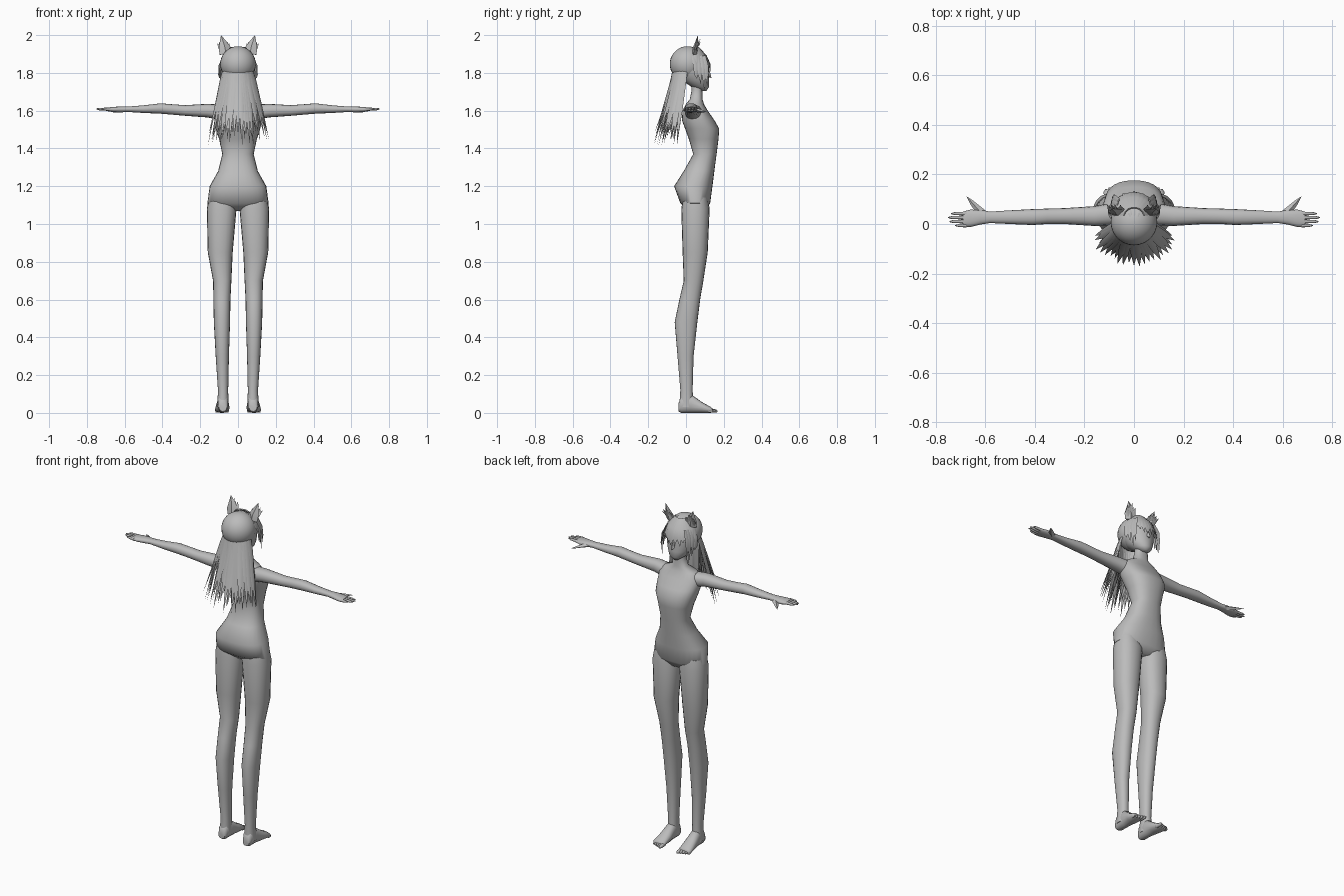
import bpy, bmesh, math, random
from mathutils import Vector

random.seed(4)
cube = bpy.data.objects.get("Cube")
if cube:
    bpy.data.objects.remove(cube, do_unlink=True)

grey = bpy.data.materials.new("plain grey")
grey.use_nodes = True
grey.diffuse_color = (0.5, 0.5, 0.5, 1)
grey.node_tree.nodes["Principled BSDF"].inputs["Base Color"].default_value = (0.5, 0.5, 0.5, 1)


def finish(name, bm, mirror=False, angle=60):
    """Turn a bmesh into a smooth shaded object, mirrored across x if asked."""
    bmesh.ops.recalc_face_normals(bm, faces=bm.faces)
    for f in bm.faces:
        f.smooth = True
    mesh = bpy.data.meshes.new(name)
    bm.to_mesh(mesh)
    bm.free()
    mesh.set_sharp_from_angle(angle=math.radians(angle))
    mesh.materials.append(grey)
    obj = bpy.data.objects.new(name, mesh)
    bpy.context.collection.objects.link(obj)
    if mirror:
        obj.modifiers.new("mirror", 'MIRROR').use_axis[0] = True
    return obj


def bridge(bm, rings):
    n = len(rings[0])
    for r, s in zip(rings, rings[1:]):
        for i in range(n):
            j = (i + 1) % n
            bm.faces.new((r[i], r[j], s[j], s[i]))


def loft(bm, axis, rows, sides=20, power=0.9):
    """Rounded sections along an axis; a row is position, a0, a1, b0, b1."""
    rings = []
    for p, a0, a1, b0, b1 in rows:
        ring = []
        for i in range(sides):
            t = math.tau * i / sides
            c, s = math.cos(t), math.sin(t)
            c = math.copysign(abs(c) ** power, c)
            s = math.copysign(abs(s) ** power, s)
            a = (a0 + a1 + (a1 - a0) * c) / 2
            b = (b0 + b1 + (b1 - b0) * s) / 2
            ring.append(bm.verts.new({'x': (p, a, b), 'y': (a, p, b), 'z': (a, b, p)}[axis]))
        rings.append(ring)
    bridge(bm, rings)
    bm.faces.new(rings[0])
    bm.faces.new(rings[-1])


def strand(bm, points, widths, side, thick=0.3):
    """Flat pointed lock through the points, wide along side."""
    points = [Vector(p) for p in points]
    side = Vector(side).normalized()
    rings = []
    for i, w in enumerate(widths):
        along = (points[i + 1] - points[max(i - 1, 0)]).normalized()
        across = (side - along * side.dot(along)).normalized()
        out = along.cross(across) * w * thick
        p = points[i]
        rings.append([bm.verts.new(v) for v in (p + across * w, p + out, p - across * w, p - out)])
    bridge(bm, rings)
    bm.faces.new(rings[0])
    tip = bm.verts.new(points[-1])
    for i in range(4):
        bm.faces.new((rings[-1][i], rings[-1][(i + 1) % 4], tip))


# Torso and neck: height, back, front, half width
torso = [(1.07, .02, .10, .08), (1.11, -.03, .128, .162), (1.2, -.063, .14, .15),
         (1.28, -.012, .15, .105), (1.37, .038, .162, .083), (1.45, .015, .172, .1),
         (1.505, -.005, .176, .118), (1.55, -.022, .15, .125), (1.6, -.018, .115, .128),
         (1.635, 0, .095, .1), (1.66, .02, .088, .045), (1.71, .03, .086, .036), (1.78, .02, .085, .036)]
bm = bmesh.new()
loft(bm, 'z', [(z, -w, w, b, f) for z, b, f, w in torso], 28, 0.85)
finish("torso", bm)

# Legs
bm = bmesh.new()
loft(bm, 'z', [(.03, .05, .11, -.036, .04), (.12, .052, .106, -.03, .035), (.3, .048, .118, -.045, .04),
               (.48, .042, .128, -.06, .06), (.6, .04, .13, -.035, .075), (.7, .035, .132, -.012, .092),
               (.85, .028, .16, -.018, .115), (1.08, .008, .165, -.025, .125), (1.14, .02, .155, -.015, .115)])
finish("legs", bm, True)

# Feet with toes
bm = bmesh.new()
loft(bm, 'y', [(-.04, .06, .1, .008, .05), (-.025, .052, .107, 0, .09), (.025, .05, .108, 0, .1),
               (.08, .045, .118, 0, .06), (.13, .047, .123, 0, .032), (.14, .055, .115, .004, .024)], 16)
for i in range(5):
    x, end = .057 + i * .014, .166 - i * .006
    r = .009 if i == 0 else .007
    loft(bm, 'y', [(.12, x - r, x + r, .001, .024), (end - .01, x - r, x + r, .001, .02),
                   (end, x - r / 2, x + r / 2, .004, .012)], 8)
finish("feet", bm, True)

# Arms and palms
bm = bmesh.new()
loft(bm, 'x', [(.09, -.005, .085, 1.55, 1.632), (.16, -.008, .072, 1.564, 1.636), (.28, 0, .064, 1.573, 1.629),
               (.35, 0, .062, 1.579, 1.634), (.41, -.004, .06, 1.584, 1.639), (.5, 0, .055, 1.588, 1.628),
               (.58, .004, .05, 1.593, 1.622), (.62, -.002, .056, 1.591, 1.622),
               (.66, -.012, .058, 1.592, 1.62), (.69, -.012, .05, 1.597, 1.616)], 16)
finish("arms", bm, True)

# Fingers and thumbs
bm = bmesh.new()
for y, end in ((-.006, .722), (.01, .745), (.026, .75), (.042, .738)):
    loft(bm, 'x', [(.675, y - .008, y + .008, 1.598, 1.616), (end - .015, y - .006, y + .006, 1.602, 1.615),
                   (end, y - .002, y + .002, 1.607, 1.612)], 8)
strand(bm, [(.6, .035, 1.605), (.63, .06, 1.602), (.655, .088, 1.597), (.676, .112, 1.593)],
       [.016, .015, .009], (1, -1, 0), .7)
finish("fingers", bm, True)

# Face and jaw: height, back, front, half width
face = [(1.705, .075, .108, .016), (1.725, .03, .122, .045), (1.76, -.02, .122, .068),
        (1.8, -.05, .12, .082), (1.85, -.06, .118, .088), (1.89, -.05, .105, .078), (1.92, -.03, .07, .05)]
bm = bmesh.new()
loft(bm, 'z', [(z, -w, w, b, f) for z, b, f, w in face], 24, 1)
strand(bm, [(0, .115, 1.81), (0, .122, 1.785), (0, .135, 1.772)], [.008, .011], (1, 0, 0), 1)
finish("face", bm)

# Rounded cap of hair over the skull
bm = bmesh.new()
bmesh.ops.create_uvsphere(bm, u_segments=28, v_segments=18, radius=.094)
bmesh.ops.translate(bm, verts=bm.verts, vec=(0, .008, 1.847))
finish("hair_cap", bm)

# Long back hair: an outer fan and two shorter inner layers
bm = bmesh.new()
for count, spread, reach, low in ((23, 80, 1, 1.41), (17, 70, .78, 1.43), (13, 60, .55, 1.47)):
    for i in range(count):
        a = math.radians(spread * (2 * i / (count - 1) - 1))
        sx, cy = math.sin(a), math.cos(a)
        k = reach * random.uniform(.86, 1.04)
        bottom = low + random.uniform(0, .08)
        strand(bm, [(sx * .075, .01 - cy * .075, 1.83), (sx * .098 * (.5 + k / 2), -cy * .078, 1.76),
                    (sx * .14 * k, -.015 - cy * .108 * k, 1.6),
                    (sx * .178 * k, -.025 - cy * .145 * k, bottom)],
               [.012, .016, .013], (cy, sx, 0), .3)
finish("back_hair", bm, angle=35)

# Fringe over the brow
bm = bmesh.new()
for i in range(13):
    u = i / 6 - 1
    a = u * 1.15
    x, y = math.sin(a), math.cos(a)
    strand(bm, [(x * .04, .03 + y * .035, 1.935), (x * .082, .02 + y * .085, 1.89),
                (x * .098, .022 + y * .104, 1.845),
                (x * .1 + random.uniform(-.012, .012), .022 + y * .108, random.uniform(1.775, 1.82))],
           [.012, .017, .013], (y, -x, 0))
finish("fringe", bm, angle=35)

# Side locks beside the cheeks
bm = bmesh.new()
for y, bottom in ((.05, 1.77), (.07, 1.74), (.09, 1.7), (.105, 1.73)):
    x = .098 - (y - .05) * .3
    strand(bm, [(x - .02, y - .01, 1.89), (x, y, 1.84), (x + .004, y + .004, 1.79), (x, y + .008, bottom)],
           [.01, .014, .01], (-.3, 1, 0))
finish("side_locks", bm, True, 35)

# Pointed animal ears with ragged tufts
bm = bmesh.new()
strand(bm, [(.066, .045, 1.9), (.072, .05, 1.935), (.08, .057, 1.965), (.09, .062, 2.0)],
       [.032, .031, .018], (1, -.2, -.2), .4)
for i in range(9):
    u = i / 4 - 1
    strand(bm, [(.068 + u * .016, .05, 1.91), (.072 + u * .024, .058, 1.935),
                (.078 + u * .031, .066 + random.uniform(0, .014), 1.985 - abs(u) * .028)],
           [.008, .01], (1, -.2, 0))
finish("pointed_ears", bm, True, 35)

# Small tufts on the crown between the ears
bm = bmesh.new()
for x in (-.012, 0, .012):
    strand(bm, [(x, .01, 1.935), (x * 1.3, .045, 1.936), (x * 1.5, .08, 1.915)], [.005, .007], (1, 0, 0))
finish("crown_tufts", bm, angle=35)
